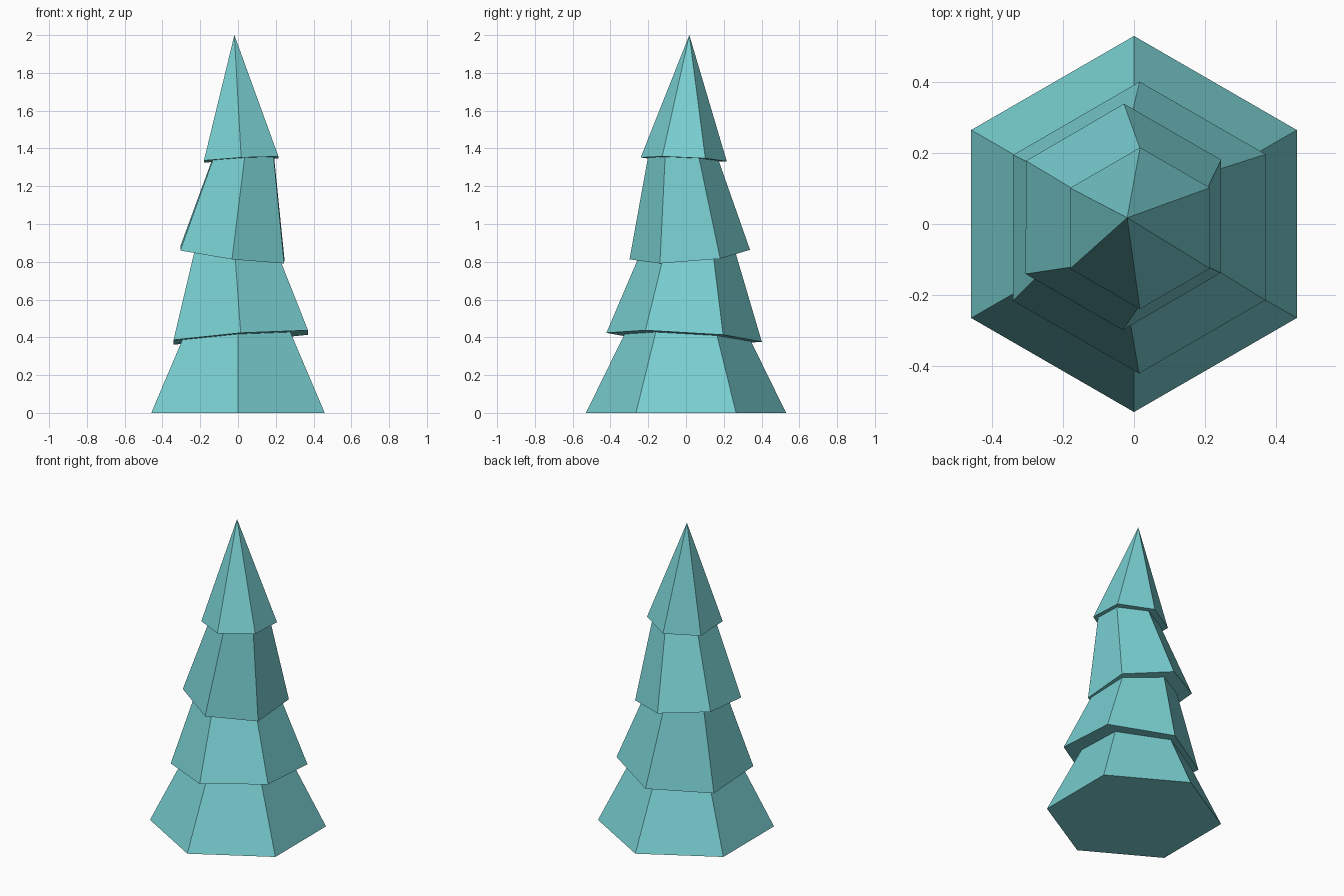
import bpy, bmesh, math
from mathutils import Vector, Matrix

if "Cube" in bpy.data.objects:
    bpy.data.objects.remove(bpy.data.objects["Cube"])

needles = bpy.data.materials.new("teal_needles")
needles.diffuse_color = (0.19, 0.62, 0.635, 1)
needles.use_nodes = True
needles.node_tree.nodes["Principled BSDF"].inputs["Base Color"].default_value = needles.diffuse_color


def tier(name, centre, radius, lean, height, cut):
    """Six-sided cone, leaning with its base plane; cut is the fraction of height kept."""
    h = height * cut
    bm = bmesh.new()
    bmesh.ops.create_cone(bm, cap_ends=True, segments=6, radius1=radius,
                          radius2=radius * (1 - cut), depth=h)
    bmesh.ops.remove_doubles(bm, verts=bm.verts, dist=1e-5)
    # base at the origin, one corner facing the front
    bmesh.ops.translate(bm, verts=bm.verts, vec=(0, 0, h / 2))
    front = min(bm.verts, key=lambda v: v.co.z * 10 + v.co.y)
    turn = -math.pi / 2 - math.atan2(front.co.y, front.co.x)
    axis = Vector((lean[0], lean[1], 1))
    tilt = Vector((0, 0, 1)).rotation_difference(axis).to_matrix().to_4x4()
    bm.transform(Matrix.Translation(centre) @ tilt @ Matrix.Rotation(turn, 4, 'Z'))
    bmesh.ops.recalc_face_normals(bm, faces=bm.faces)
    mesh = bpy.data.meshes.new(name)
    bm.to_mesh(mesh)
    bm.free()
    mesh.materials.append(needles)
    obj = bpy.data.objects.new(name, mesh)
    bpy.context.collection.objects.link(obj)


# Stacked branch tiers, each hiding the top of the one below
tier("bottom_tier", (0, 0, 0), 0.53, (0, 0), 1.08, 0.48)
tier("lower_middle_tier", (0.015, -0.01, 0.40), 0.412, (-0.072, 0.058), 1.15, 0.47)
tier("upper_middle_tier", (-0.03, 0.02, 0.838), 0.32, (0.125, -0.08), 1.22, 0.46)
tier("top_tier", (0.017, -0.012, 1.342), 0.228, (-0.055, 0.045), 0.66, 1.0)
